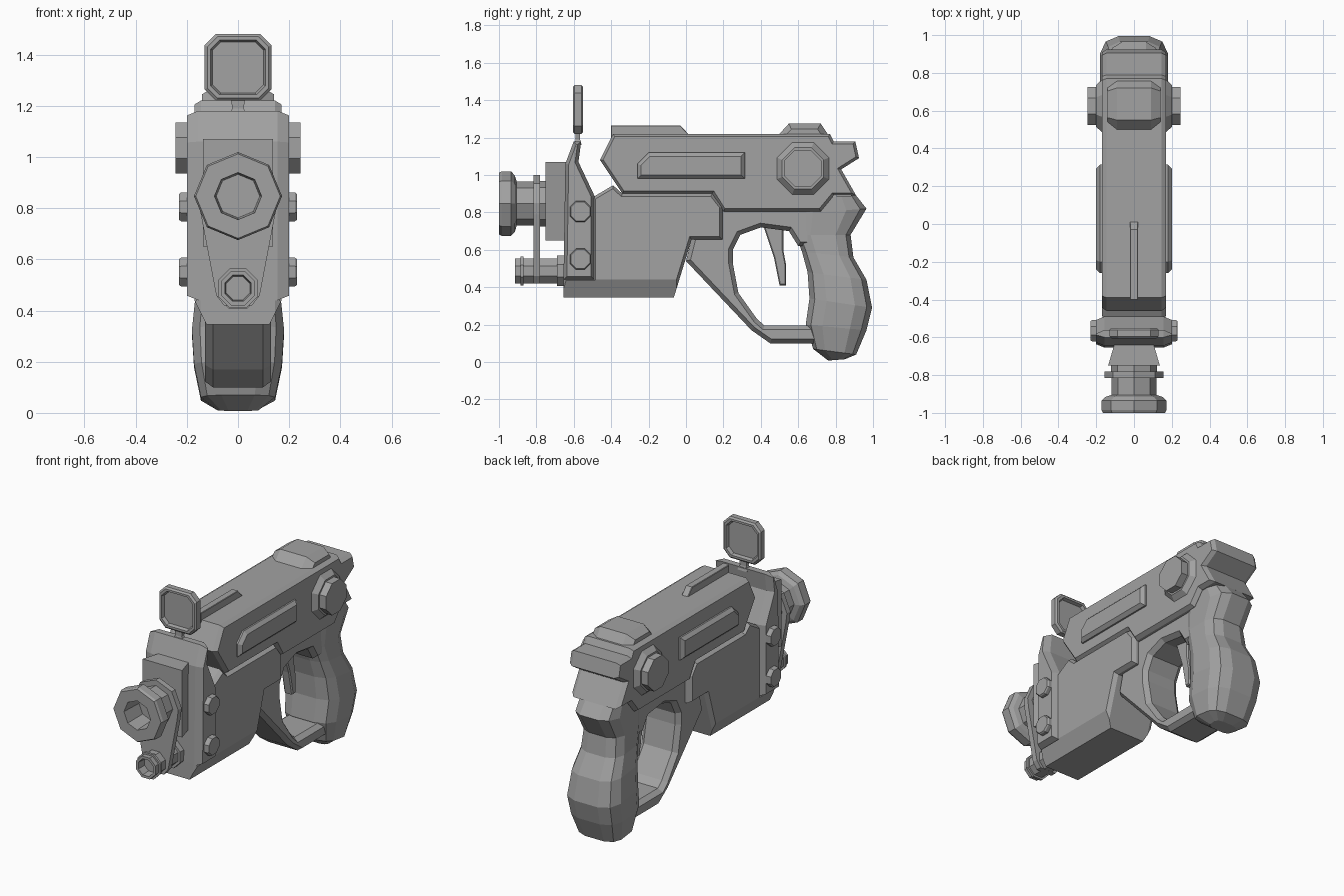
import bpy, bmesh, math
from mathutils import Vector

cube = bpy.data.objects.get("Cube")
if cube:
    bpy.data.objects.remove(cube, do_unlink=True)

GREY = (0.36, 0.36, 0.36, 1)
metal = bpy.data.materials.new("mid grey")
metal.use_nodes = True
metal.diffuse_color = GREY
for node in metal.node_tree.nodes:
    if node.type == 'BSDF_PRINCIPLED':
        node.inputs["Base Color"].default_value = GREY


def loft(name, rings, shave=None):
    """Skin a list of equal-length rings and cap both ends."""
    bm = bmesh.new()
    loops = [[bm.verts.new(p) for p in ring] for ring in rings]
    n = len(loops[0])
    for a, b in zip(loops, loops[1:]):
        for i in range(n):
            j = (i + 1) % n
            bm.faces.new((a[i], a[j], b[j], b[i]))
    bm.faces.new(loops[0])
    bm.faces.new(loops[-1])
    bmesh.ops.recalc_face_normals(bm, faces=bm.faces)
    if shave:
        # slice off the lower edge on both sides
        point, normal = shave
        for s in (1, -1):
            cut = bmesh.ops.bisect_plane(
                bm, geom=bm.verts[:] + bm.edges[:] + bm.faces[:],
                plane_co=(point[0] * s, 0, point[1]),
                plane_no=(normal[0] * s, 0, normal[1]), clear_outer=True)
            edges = [e for e in cut["geom_cut"] if isinstance(e, bmesh.types.BMEdge)]
            bmesh.ops.holes_fill(bm, edges=edges, sides=0)
        bmesh.ops.recalc_face_normals(bm, faces=bm.faces)
    mesh = bpy.data.meshes.new(name)
    bm.to_mesh(mesh)
    bm.free()
    mesh.materials.append(metal)
    obj = bpy.data.objects.new(name, mesh)
    bpy.context.collection.objects.link(obj)
    return obj


def shrink(profile, d):
    """Offset a closed 2D outline inwards with mitred corners."""
    pts = [Vector(p) for p in profile]
    n = len(pts)
    area = sum(pts[i - 1].x * pts[i].y - pts[i].x * pts[i - 1].y for i in range(n))
    side = 1 if area > 0 else -1
    out = []
    for i in range(n):
        e1 = (pts[i] - pts[i - 1]).normalized()
        e2 = (pts[(i + 1) % n] - pts[i]).normalized()
        n1 = Vector((-e1.y, e1.x)) * side
        n2 = Vector((-e2.y, e2.x)) * side
        out.append(pts[i] + (n1 + n2) * d / max(0.4, 1 + n1.dot(n2)))
    return out


def plate(name, profile, half, inset=0.015, depth=0.025, shave=None):
    """Side outline (y, z) spread over the width, with chamfered rims."""
    small = shrink(profile, inset)
    layers = [(-half, small), (depth - half, profile), (half - depth, profile), (half, small)]
    return loft(name, [[(x, p[0], p[1]) for p in pr] for x, pr in layers], shave)


def turned(name, profile, centre, axis, sides=8, turn=0.5):
    """Faceted turned part: profile of (position, flat radius) along x or y."""
    rings = []
    for t, r in profile:
        ring = []
        for k in range(sides):
            a = 2 * math.pi * (k + turn) / sides
            u, v = r * math.cos(a), r * math.sin(a)
            if axis == 'x':
                ring.append((t, centre[0] + u, centre[1] + v))
            else:
                ring.append((centre[0] + u, t, centre[1] + v))
        rings.append(ring)
    return loft(name, rings)


def both_ways(half_profile):
    return [(-t, r) for t, r in half_profile] + list(reversed(half_profile))


# Upper and lower housing
plate("upper_housing", [
    (-0.46, 1.08), (-0.39, 1.22), (0.77, 1.22), (0.79, 1.18), (0.905, 1.18), (0.925, 1.09),
    (0.83, 1.03), (0.91, 0.89), (0.79, 0.89), (0.72, 0.805), (0.2, 0.805),
    (0.14, 0.9), (-0.34, 0.9)], 0.17)
plate("lower_housing", [
    (-0.655, 0.345), (-0.065, 0.345), (0.03, 0.655), (0.195, 0.655), (0.195, 0.83),
    (0.14, 0.9), (-0.34, 0.9), (-0.39, 0.945), (-0.5, 0.88), (-0.5, 0.45), (-0.655, 0.45)],
    0.17, shave=((0.17, 0.44), (0.09, -0.045)))
plate("nose_block", [
    (-0.655, 0.44), (-0.645, 1.06), (-0.6, 1.18), (-0.56, 1.18), (-0.575, 1.07),
    (-0.49, 0.89), (-0.49, 0.44)], 0.2, 0.018, 0.045)
plate("side_ribs", [
    (-0.26, 0.98), (0.315, 0.98), (0.315, 1.12), (-0.2, 1.12), (-0.26, 1.06)], 0.2, 0.02, 0.02)
plate("top_ridge", [
    (-0.4, 1.2), (-0.4, 1.265), (-0.03, 1.265), (0.03, 1.2)], 0.022, 0.003, 0.003)
plate("rear_hump", [
    (0.48, 1.17), (0.5, 1.22), (0.55, 1.275), (0.72, 1.275), (0.77, 1.2), (0.77, 1.17)],
    0.14, 0.03, 0.05)

# Side hubs and bolts
turned("side_hubs", both_ways([(0.245, 0.07), (0.245, 0.108), (0.2, 0.108), (0.2, 0.12),
                               (0.165, 0.155)]), (0.625, 1.035), 'x')
for label, z in (("upper", 0.805), ("lower", 0.55)):
    turned(label + "_bolts", both_ways([(0.23, 0.055), (0.222, 0.061)]), (-0.565, z), 'x')

# Grip, lofted between front and back edge points with a half width
rings = []
for fy, fz, by, bz, w in (
        (0.76, 0.008, 0.85, 0.015, 0.08), (0.68, 0.07, 0.91, 0.04, 0.145),
        (0.64, 0.2, 0.965, 0.17, 0.172), (0.66, 0.34, 0.995, 0.29, 0.18),
        (0.65, 0.48, 0.965, 0.44, 0.165), (0.62, 0.59, 0.895, 0.56, 0.145),
        (0.585, 0.68, 0.88, 0.68, 0.135), (0.57, 0.79, 0.965, 0.82, 0.14),
        (0.62, 0.88, 0.91, 0.89, 0.14)):
    ring = []
    for k in range(12):
        a = 2 * math.pi * (k + 0.5) / 12
        c, s = math.cos(a), math.sin(a)
        f = 0.5 + 0.5 * math.copysign(abs(c) ** 0.6, c) / 0.98
        x = w * math.copysign(abs(s) ** 0.6, s) / 0.98
        ring.append((x, fy + (by - fy) * f, fz + (bz - fz) * f))
    rings.append(ring)
loft("grip", rings)

# Trigger guard, open towards the grip, and trigger
plate("trigger_guard", [
    (0.72, 0.84), (0.19, 0.84), (0.03, 0.66), (0.0, 0.54), (0.35, 0.17), (0.45, 0.1),
    (0.74, 0.1), (0.74, 0.195), (0.42, 0.195), (0.38, 0.23), (0.28, 0.37), (0.25, 0.53),
    (0.25, 0.6), (0.29, 0.68), (0.4, 0.72), (0.55, 0.7), (0.6, 0.62), (0.72, 0.62)],
    0.128, 0.022, 0.03)
plate("trigger", [
    (0.41, 0.74), (0.47, 0.56), (0.5, 0.41), (0.535, 0.41), (0.535, 0.52),
    (0.52, 0.6), (0.52, 0.74)], 0.03, 0.006, 0.008)

# Barrel with flared muzzle, and its mount
turned("barrel", [(-0.86, 0.085), (-1, 0.092), (-1, 0.165), (-0.985, 0.172), (-0.935, 0.172),
                  (-0.915, 0.15), (-0.905, 0.118), (-0.7, 0.118)], (0, 0.847), 'y', turn=0)
loft("barrel_mount", [[(-w, y, 0.65), (w, y, 0.65), (w, y, 1.07), (-w, y, 1.07)]
                      for y, w in ((-0.75, 0.137), (-0.64, 0.105))])
turned("barrel_collar", [(-0.785, 0.122), (-0.74, 0.122)], (0, 0.847), 'y', turn=0)

# Clamp joining the barrel and the small tube
half = [(0.11, 0.955), (0.155, 0.85), (0.148, 0.79), (0.085, 0.46), (0.055, 0.42)]
outline = [(0, 1.0)] + half + [(-x, z) for x, z in reversed(half)]
loft("clamp", [[(x, y, z) for x, z in outline] for y in (-0.815, -0.78)])
turned("small_tube", [(-0.86, 0.05), (-0.915, 0.055), (-0.915, 0.072), (-0.885, 0.072),
                      (-0.885, 0.084), (-0.87, 0.084), (-0.87, 0.072), (-0.69, 0.072),
                      (-0.69, 0.088), (-0.64, 0.088)], (0, 0.487), 'y')

# Front sight: recessed panel in a chamfered frame on a stem
rings = []
for y, h in ((-0.585, 0.1), (-0.605, 0.107), (-0.605, 0.12), (-0.595, 0.13),
             (-0.56, 0.13), (-0.55, 0.12), (-0.55, 0.107), (-0.57, 0.1)):
    c = h * 0.67
    corners = [(c, h), (h, c), (h, -c), (c, -h), (-c, -h), (-h, -c), (-h, c), (-c, h)]
    rings.append([(x, y, 1.35 + z) for x, z in corners])
loft("front_sight", rings)
loft("sight_stem", [[(-w, -0.578 - d, z), (w, -0.578 - d, z), (w, -0.578 + d, z), (-w, -0.578 + d, z)]
                    for z, w, d in ((1.16, 0.035, 0.02), (1.19, 0.022, 0.012), (1.24, 0.03, 0.012))])
